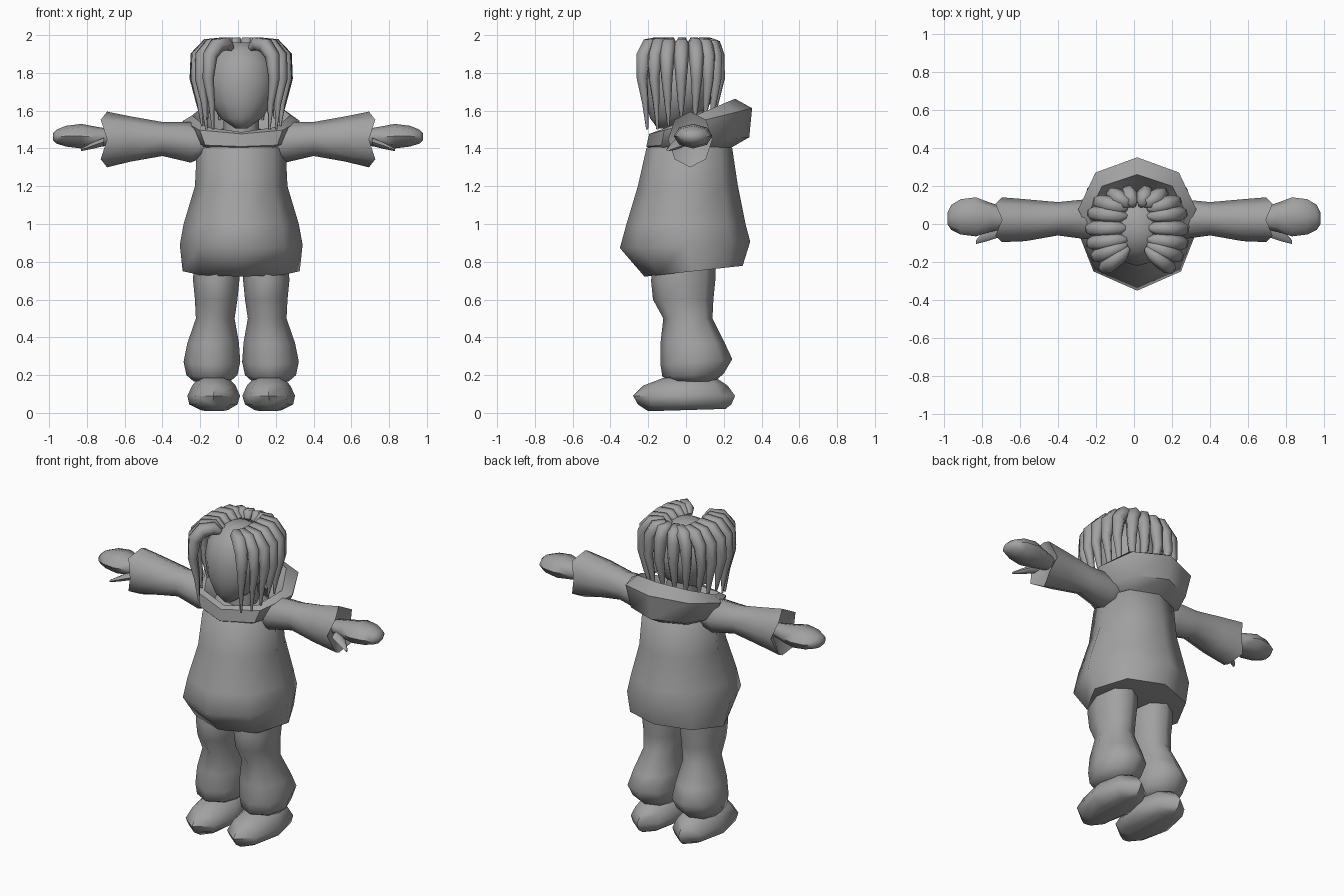
import bpy, bmesh, math
from mathutils import Vector as V

grey = bpy.data.materials.new("plain grey")
grey.diffuse_color = (0.36, 0.36, 0.36, 1)
X, Y, Z = V((1, 0, 0)), V((0, 1, 0)), V((0, 0, 1))
CX = 0.017  # body centre line


def build(name, tubes, n=8, cx=CX, mirror=False, angle=60, caps=True, closed=False):
    """Loft each list of rings (centre, u, v[, zigzag]) into one object."""
    bm = bmesh.new()
    for rings in tubes:
        loops = []
        for r in rings:
            c, u, v = r[:3]
            zig = r[3] if len(r) > 3 else V((0, 0, 0))
            loops.append([bm.verts.new(
                c + u * math.cos(k * math.tau / n) + v * math.sin(k * math.tau / n)
                + zig * (-1) ** k) for k in range(n)])
        pairs = list(zip(loops, loops[1:]))
        if closed:
            pairs.append((loops[-1], loops[0]))
        for a, b in pairs:
            for k in range(n):
                j = (k + 1) % n
                bm.faces.new((a[k], a[j], b[j], b[k]))
        if caps and not closed:
            bm.faces.new(loops[0])
            bm.faces.new(loops[-1])
    bmesh.ops.recalc_face_normals(bm, faces=bm.faces)
    me = bpy.data.meshes.new(name)
    bm.to_mesh(me)
    bm.free()
    me.materials.append(grey)
    me.shade_smooth()
    me.set_sharp_from_angle(angle=math.radians(angle))
    ob = bpy.data.objects.new(name, me)
    ob.location.x = cx
    bpy.context.collection.objects.link(ob)
    if mirror:
        ob.modifiers.new("mirror", 'MIRROR')
    return ob


def level(z, x0, x1, y0, y1, slope=0.0):
    """Horizontal ring from its extents, tilted front to back by slope."""
    ry = (y1 - y0) / 2
    return (V(((x0 + x1) / 2, (y0 + y1) / 2, z)), X * (x1 - x0) / 2,
            Y * ry + Z * ry * slope)


def upright(x, y0, y1, z0, z1, zig=0.0):
    """Ring facing along x from its extents."""
    return (V((x, (y0 + y1) / 2, (z0 + z1) / 2)), Y * (y1 - y0) / 2,
            Z * (z1 - z0) / 2, X * zig)


# Tunic
build("tunic", [[
    level(0.75, -0.31, 0.31, -0.22, 0.30, 0.11),
    level(0.89, -0.325, 0.325, -0.35, 0.34, 0.05),
    level(1.00, -0.305, 0.305, -0.315, 0.315),
    level(1.20, -0.245, 0.245, -0.255, 0.275),
    level(1.40, -0.235, 0.235, -0.21, 0.245),
    level(1.46, -0.15, 0.15, -0.13, 0.16)]], angle=65)

# Hood collar, an open ring rising to the back
build("hood", [[
    level(1.40, -0.21, 0.21, -0.19, 0.24, 0.02),
    level(1.435, -0.27, 0.27, -0.21, 0.335, 0.09),
    level(1.545, -0.31, 0.31, -0.195, 0.35, 0.25),
    level(1.575, -0.26, 0.26, -0.16, 0.26, 0.42),
    level(1.48, -0.17, 0.17, -0.13, 0.17, 0.2)]], closed=True, angle=50)

# Neck and head
build("neck", [[level(1.40, -0.1, 0.1, -0.08, 0.12),
                level(1.62, -0.09, 0.09, -0.08, 0.1)]])
build("head", [[
    level(1.505, -0.03, 0.03, -0.15, -0.08),
    level(1.56, -0.11, 0.11, -0.19, 0.06),
    level(1.65, -0.17, 0.17, -0.215, 0.14),
    level(1.75, -0.19, 0.19, -0.22, 0.165),
    level(1.85, -0.175, 0.175, -0.20, 0.155),
    level(1.92, -0.125, 0.125, -0.15, 0.11),
    level(1.96, -0.05, 0.05, -0.08, 0.04)]], n=12)

# Hair strands: root, bend and tip height for one half
strands = []
for rx, ry, ex, ey, tip in [
        (0.02, 0.10, 0.045, 0.165, 1.57), (0.04, 0.10, 0.125, 0.155, 1.55),
        (0.06, 0.08, 0.195, 0.115, 1.56), (0.06, 0.04, 0.225, 0.055, 1.54),
        (0.06, -0.02, 0.235, -0.025, 1.56), (0.06, -0.08, 0.23, -0.10, 1.52),
        (0.06, -0.11, 0.205, -0.165, 1.50), (0.05, -0.13, 0.165, -0.225, 1.50)]:
    a, b = V((rx, ry, 0)), V((ex, ey, 0))
    d = (b - a).normalized()
    side = V((-d.y, d.x, 0))
    centre = V((0, -0.03, 0))
    tip_xy = centre + (b - centre) * 0.9
    path = [(a + Z * 1.93, 0.018), (a.lerp(b, 0.25) + Z * 1.955, 0.038),
            (a.lerp(b, 0.68) + Z * 1.945, 0.043), (b + Z * 1.89, 0.04),
            (b + d * 0.012 + Z * 1.77, 0.03),
            (b.lerp(tip_xy, 0.5) + Z * 1.64, 0.018), (tip_xy + Z * tip, 0.006)]
    rings = []
    for i, (p, r) in enumerate(path):
        t = (path[min(i + 1, 6)][0] - path[max(i - 1, 0)][0]).normalized()
        rings.append((p, side * r, t.cross(side).normalized() * r))
    strands.append(rings)
build("hair", strands, n=6, mirror=True, angle=65)

# Sleeves with zigzag cuffs turned inward
build("sleeve", [[
    upright(0.17, -0.07, 0.12, 1.36, 1.50),
    upright(0.25, -0.08, 0.13, 1.325, 1.54),
    upright(0.40, -0.06, 0.115, 1.36, 1.54),
    upright(0.57, -0.09, 0.13, 1.33, 1.57),
    upright(0.71, -0.095, 0.14, 1.30, 1.595, -0.017),
    upright(0.67, -0.04, 0.09, 1.40, 1.52)]], cx=0, mirror=True)

# Mitten hands and thumbs
build("hand", [[
    upright(0.66, -0.02, 0.08, 1.42, 1.50),
    upright(0.75, -0.04, 0.11, 1.405, 1.515),
    upright(0.83, -0.065, 0.14, 1.40, 1.53),
    upright(0.91, -0.055, 0.13, 1.41, 1.52),
    upright(0.96, -0.03, 0.10, 1.425, 1.50),
    upright(0.98, 0.0, 0.06, 1.445, 1.48)]], cx=0, mirror=True)
build("thumb", [[
    upright(0.71, -0.07, 0.02, 1.41, 1.46),
    upright(0.77, -0.09, -0.02, 1.395, 1.435),
    upright(0.83, -0.105, -0.085, 1.385, 1.40)]], n=6, cx=0, mirror=True)

# Baggy trouser legs
build("trouser_leg", [[
    level(0.165, 0.06, 0.25, -0.07, 0.15),
    level(0.20, 0.02, 0.29, -0.125, 0.20, 0.05),
    level(0.27, 0.005, 0.305, -0.135, 0.245, 0.08),
    level(0.37, 0.012, 0.285, -0.135, 0.205),
    level(0.50, 0.035, 0.24, -0.12, 0.14),
    level(0.60, 0.02, 0.245, -0.175, 0.145),
    level(0.70, 0.01, 0.255, -0.185, 0.155),
    level(0.82, 0.01, 0.25, -0.17, 0.16)]], mirror=True)

# Rounded shoes with flat soles
build("shoe", [[
    level(0.015, 0.07, 0.215, -0.20, 0.21, 0.03),
    level(0.045, 0.02, 0.275, -0.255, 0.24),
    level(0.09, 0.006, 0.285, -0.28, 0.26),
    level(0.145, 0.03, 0.26, -0.225, 0.22),
    level(0.185, 0.07, 0.225, -0.12, 0.16)]], mirror=True, angle=50)
